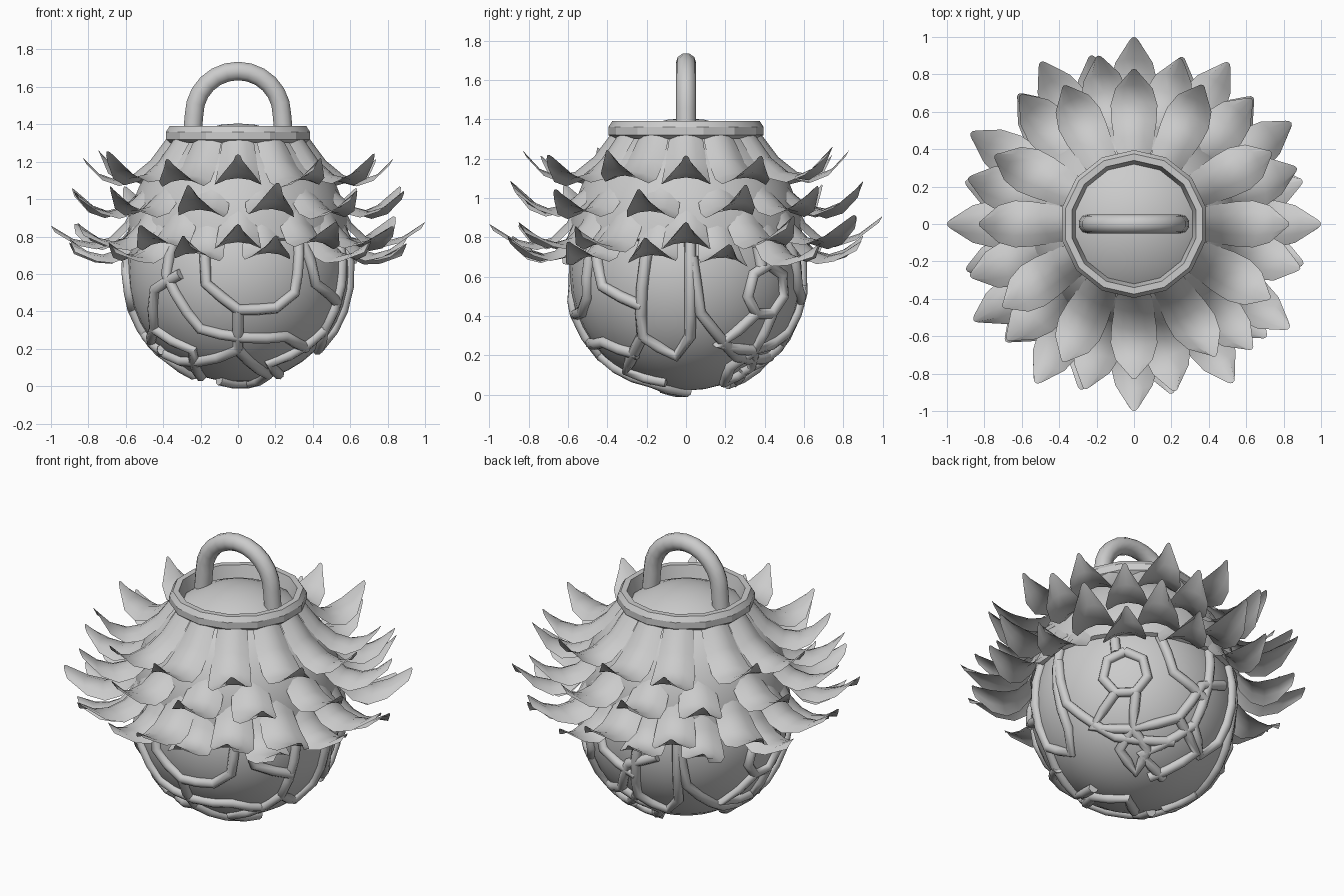
import bpy, bmesh, math, random
from mathutils import Vector, Matrix

if "Cube" in bpy.data.objects:
    bpy.data.objects.remove(bpy.data.objects["Cube"])

random.seed(4)
ZC, R = 0.61, 0.59          # body sphere centre height and radius


def finish(ob, angle=40):
    bpy.ops.object.select_all(action='DESELECT')
    ob.select_set(True)
    bpy.context.view_layer.objects.active = ob
    bpy.ops.object.shade_smooth_by_angle(angle=math.radians(angle))


def mesh_object(name, verts, faces, angle=40):
    me = bpy.data.meshes.new(name)
    me.from_pydata(verts, [], faces)
    bm = bmesh.new()
    bm.from_mesh(me)
    bmesh.ops.remove_doubles(bm, verts=bm.verts, dist=1e-5)
    bm.to_mesh(me)
    bm.free()
    ob = bpy.data.objects.new(name, me)
    bpy.context.collection.objects.link(ob)
    finish(ob, angle)


def lathe(name, profile, sides, closed=False, angle=40):
    n = len(profile)
    verts, faces = [], []
    for i in range(sides):
        a = 2 * math.pi * (i + 0.5) / sides
        verts += [(r * math.cos(a), r * math.sin(a), z) for r, z in profile]
        j = (i + 1) % sides
        for k in range(n if closed else n - 1):
            m = (k + 1) % n
            faces.append((i * n + k, j * n + k, j * n + m, i * n + m))
    mesh_object(name, verts, faces, angle)


def tube(name, paths, radius, res):
    cu = bpy.data.curves.new(name, 'CURVE')
    cu.dimensions = '3D'
    cu.bevel_depth, cu.bevel_resolution, cu.use_fill_caps = radius, res, True
    for path in paths:
        sp = cu.splines.new('POLY')
        sp.points.add(len(path) - 1)
        for p, co in zip(sp.points, path):
            p.co = (*co, 1)
    ob = bpy.data.objects.new(name, cu)
    bpy.context.collection.objects.link(ob)
    bpy.ops.object.select_all(action='DESELECT')
    ob.select_set(True)
    bpy.context.view_layer.objects.active = ob
    bpy.ops.object.convert(target='MESH')
    finish(bpy.context.object, 60)


# Round body
bpy.ops.mesh.primitive_uv_sphere_add(segments=32, ring_count=20, radius=R, location=(0, 0, ZC))
bpy.context.object.name = "body"
finish(bpy.context.object)

# Domed cap over the upper half with a small rim
cap = [(.595 * math.sin(t * math.pi / 20), .79 + .615 * math.cos(t * math.pi / 20)) for t in range(11)]
lathe("cap", cap + [(.57, .78)], 32)

# Faceted collar ring
lathe("collar_ring", [(.32, 1.31), (.37, 1.3), (.395, 1.32), (.395, 1.36),
                      (.375, 1.39), (.34, 1.39)], 14, closed=True, angle=25)

# Arched handle
arch = [(-.235 * math.cos(t * math.pi / 12), 0, 1.45 + .235 * math.sin(t * math.pi / 12)) for t in range(13)]
tube("handle", [[(-.245, 0, 1.34)] + arch + [(.245, 0, 1.34)]], .052, 3)

# Four tiers of upturned leaves: base, control and tip of each bent spine as (radius, height)
tiers = [((.37, 1.34), (.62, .94), (.83, 1.24)),
         ((.46, 1.17), (.67, .77), (.92, 1.06)),
         ((.54, 1.00), (.69, .62), (1.0, .88)),
         ((.57, .90), (.68, .58), (.93, .78))]
widths = [.085, .105, .12, .125, .10, .025]
for t, spine in enumerate(tiers):
    p0, p1, p2 = map(Vector, spine)
    verts, faces = [], []
    for i in range(12):
        jitter = 0 if (t % 2 == 0 and i % 3 == 0) else 1
        turn = 15 * (t % 2) + 30 * i + jitter * random.uniform(-3, 3)
        rot = Matrix.Rotation(math.radians(turn), 3, 'Z')
        lift, twist = random.uniform(-.03, .03), random.uniform(-.03, .03) * jitter
        base = len(verts)
        for k, w in enumerate(widths):
            u = k / 5
            r, z = p0 * (1 - u) ** 2 + p1 * 2 * u * (1 - u) + p2 * u * u
            for c in range(5):
                s = (c - 2) / 2
                verts.append(rot @ Vector((r - .02 * s * s, s * w + twist * u * u,
                                           z + (lift + s * twist) * u * u - .035 * s * s)))
        for k in range(5):
            for c in range(4):
                a = base + k * 5 + c
                faces.append((a, a + 5, a + 6, a + 1))
    mesh_object("leaf_tier_%d" % (t + 1), verts, faces, 60)


# Vines: strokes of (sideways, height) seen from one side, projected onto the body
def wrap(turn, pts):
    rot = Matrix.Rotation(math.radians(turn), 3, 'Z')
    dirs = []
    for u, z in pts:
        v = z - ZC
        depth = math.sqrt(max(0, R * R - u * u - v * v))
        dirs.append((rot @ Vector((u, -depth, v))).normalized())
    path = dirs[:1]
    for p, q in zip(dirs, dirs[1:]):
        n = max(1, math.ceil((q - p).length / .25))
        path += [p.lerp(q, k / n).normalized() for k in range(1, n + 1)]
    return [Vector((0, 0, ZC)) + d * (R + .006) for d in path]


def loop(u, z, r, sides):
    return [(u + r * math.sin(2 * math.pi * k / sides), z + r * math.cos(2 * math.pi * k / sides))
            for k in range(sides + 1)]


front = [[(-.17, .8), (-.17, .55), (0, .41), (.2, .42), (.3, .5), (.32, .8)],
         [(0, .41), (0, .2), (-.3, .14), (-.5, .27)],
         [(-.33, .8), (-.38, .6), (-.2, .31), (.25, .27), (.36, .21)],
         [(0, .2), (.16, .07), (.05, .02), (-.1, .04)]]
side = [[(-.45, .78), (-.42, .55), (-.22, .45)],
        [(-.18, .8), (-.22, .3), (-.05, .2), (.02, .3), (.02, .78)],
        [(.03, .7), (.07, .42), (.25, .2), (.42, .2)],
        [(-.22, .3), (-.3, .13), (-.1, .07)]]
corner = [loop(0, .53, .13, 7), loop(.03, .15, .08, 4),
          [(-.06, .75), (-.05, .65)],
          [(.06, .41), (.03, .23), (.29, .31), (.42, .52), (.53, .6)],
          [(.29, .31), (.37, .2), (.1, .06)],
          [(.03, .23), (-.2, .26), (-.06, .41)]]
placed = [(0, front), (90, side), (135, corner), (208, side), (265, corner)]
tube("vines", [wrap(turn, s) for turn, strokes in placed for s in strokes], .03, 2)
